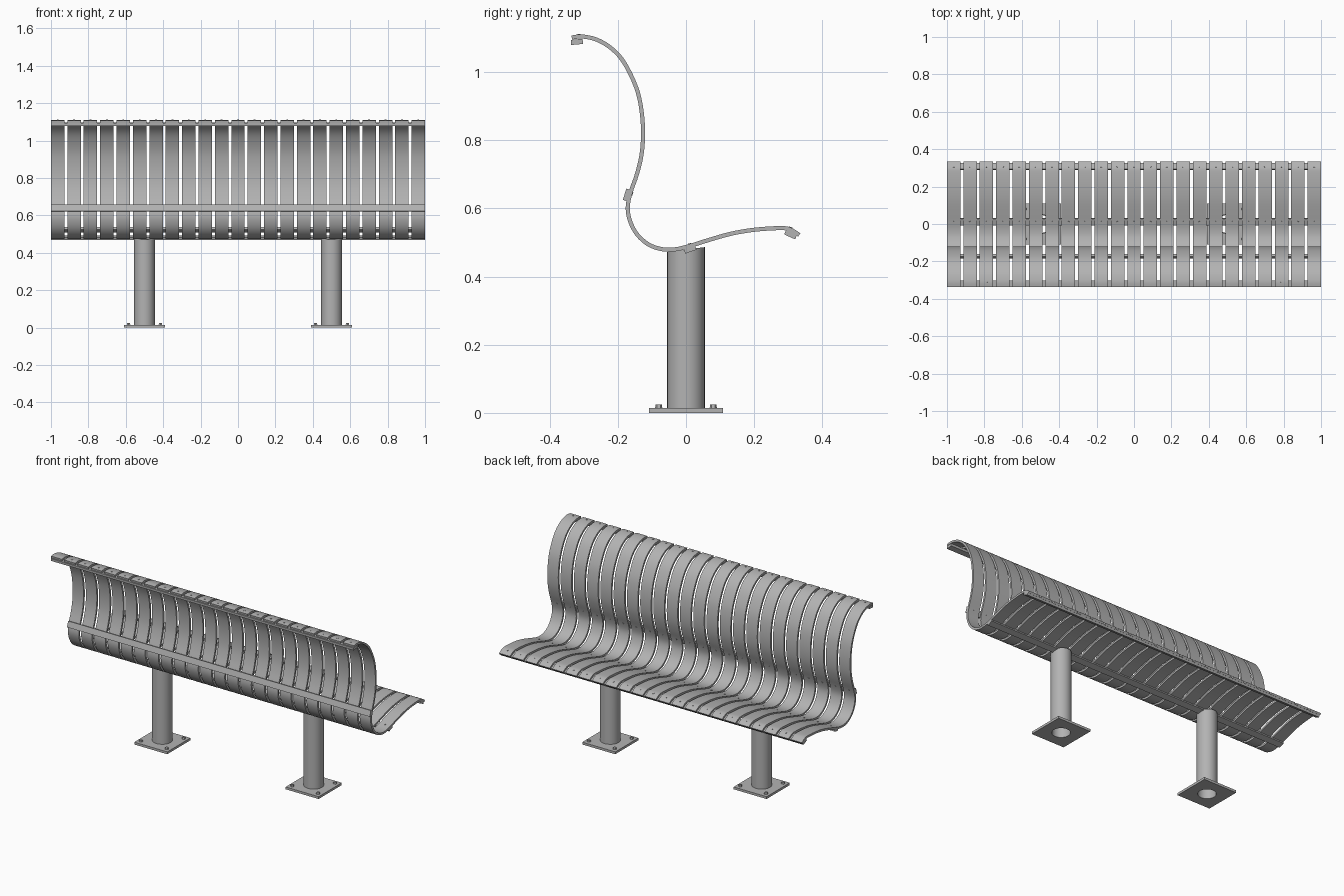
import bpy, bmesh, math
from mathutils import Vector, Matrix

if "Cube" in bpy.data.objects:
    bpy.data.objects.remove(bpy.data.objects["Cube"], do_unlink=True)

steel = bpy.data.materials.new("grey steel")
steel.use_nodes = True
steel.diffuse_color = (0.45, 0.45, 0.45, 1)
steel.node_tree.nodes["Principled BSDF"].inputs["Base Color"].default_value = steel.diffuse_color

SLATS, WIDTH, THICK = 23, 0.072, 0.012
PITCH = (2 - WIDTH) / (SLATS - 1)


def finish(name, bm, smooth=True):
    bmesh.ops.recalc_face_normals(bm, faces=bm.faces)
    mesh = bpy.data.meshes.new(name)
    bm.to_mesh(mesh)
    bm.free()
    mesh.materials.append(steel)
    obj = bpy.data.objects.new(name, mesh)
    bpy.context.collection.objects.link(obj)
    if smooth:
        bpy.ops.object.select_all(action="DESELECT")
        bpy.context.view_layer.objects.active = obj
        obj.select_set(True)
        bpy.ops.object.shade_smooth_by_angle(angle=math.radians(30))
    return obj


def repeat(obj):
    mod = obj.modifiers.new("row", "ARRAY")
    mod.count = SLATS
    mod.use_relative_offset = False
    mod.use_constant_offset = True
    mod.constant_offset_displace = (PITCH, 0, 0)


def spline(points, steps=4):
    """Smooth curve through the points."""
    p = [Vector(q) for q in points]
    p = [2 * p[0] - p[1]] + p + [2 * p[-1] - p[-2]]
    out = []
    for a, b, c, d in zip(p, p[1:], p[2:], p[3:]):
        for i in range(steps):
            t = i / steps
            out.append(0.5 * (2 * b + (c - a) * t + (2 * a - 5 * b + 4 * c - d) * t * t
                              + (3 * b - a - 3 * c + d) * t ** 3))
    return out + [p[-2]]


# Slat profile (y, z) from the back's top edge to the seat's front edge
path = spline([(-.335, 1.101), (-.305, 1.104), (-.26, 1.094), (-.215, 1.066), (-.18, 1.025),
               (-.147, .957), (-.132, .897), (-.126, .828), (-.13, .76), (-.144, .7),
               (-.163, .645), (-.171, .6), (-.163, .56), (-.143, .523), (-.11, .494),
               (-.07, .48), (-.03, .48), (.012, .49), (.06, .505), (.13, .525),
               (.2, .537), (.275, .542), (.305, .538), (.332, .522)])

normals = []
for i in range(len(path)):
    d = (path[min(i + 1, len(path) - 1)] - path[max(i - 1, 0)]).normalized()
    normals.append(Vector((-d.y, d.x)))
upper = [p + n * THICK / 2 for p, n in zip(path, normals)]
lower = [p - n * THICK / 2 for p, n in zip(path, normals)]

# Curved slats, repeated along the bench
bm = bmesh.new()
rings = []
for u, l in zip(upper, lower):
    rings.append([bm.verts.new((x, q.x, q.y)) for x, q in
                  ((-1, u), (WIDTH - 1, u), (WIDTH - 1, l), (-1, l))])
for a, b in zip(rings, rings[1:]):
    for k in range(4):
        bm.faces.new((a[k], a[(k + 1) % 4], b[(k + 1) % 4], b[k]))
bm.faces.new(rings[0])
bm.faces.new(rings[-1])
repeat(finish("slats", bm))

# Full-length flat bars behind and under the slats
for name, y, z, tilt in (("top_bar", -.320, 1.088, 5), ("back_bar", -.173, .639, 108),
                         ("seat_bar", .012, .480, 19), ("front_bar", .307, .523, -24)):
    bm = bmesh.new()
    bmesh.ops.create_cube(bm, size=1, matrix=Matrix.Translation((0, y, z))
                          @ Matrix.Rotation(math.radians(tilt if tilt < 90 else 180 - tilt), 4, "X")
                          @ Matrix.Diagonal((2, .035, .015, 1)))
    finish(name, bm, False)

# Small rivet heads on the slats above each bar
bm = bmesh.new()
for y, z in ((-.315, 1.104), (-.163, .645), (.012, .49), (.307, .537)):
    i = min(range(len(path)), key=lambda k: (path[k] - Vector((y, z))).length)
    n = Vector((0, *normals[i]))
    at = Vector((WIDTH / 2 - 1, *upper[i]))
    bmesh.ops.create_cone(bm, cap_ends=True, segments=10, radius1=.005, radius2=.005, depth=.003,
                          matrix=Matrix.Translation(at) @ n.to_track_quat("Z", "Y").to_matrix().to_4x4())
repeat(finish("rivets", bm))


def loop(bm, radius, z, slope=0, square=False, n=48):
    """Ring of points, round or square, with an optional sloping height."""
    out = []
    for k in range(n):
        a = 2 * math.pi * k / n
        c, s = math.cos(a), math.sin(a)
        r = radius / max(abs(c), abs(s)) if square else radius
        out.append(bm.verts.new((r * c, r * s, z + slope * r * s)))
    return out


def skin(bm, loops):
    """Closed surface running through the rings and back to the first."""
    for a, b in zip(loops, loops[1:] + loops[:1]):
        for k in range(len(a)):
            j = (k + 1) % len(a)
            bm.faces.new((a[k], a[j], b[j], b[k]))


for side, x in (("right", -.5), ("left", .5)):
    # Hollow post with a sloping top
    bm = bmesh.new()
    skin(bm, [loop(bm, .055, .012), loop(bm, .055, .479, .13),
              loop(bm, .049, .479, .13), loop(bm, .049, .012)])
    finish(side + "_post", bm).location.x = x

    # Square base plate with a round opening
    bm = bmesh.new()
    skin(bm, [loop(bm, .109, 0, square=True), loop(bm, .109, .014, square=True),
              loop(bm, .049, .014), loop(bm, .049, 0)])
    finish(side + "_base_plate", bm).location.x = x

    # Anchor bolts at the plate corners
    bm = bmesh.new()
    for sx in (-1, 1):
        for sy in (-1, 1):
            bmesh.ops.create_cone(bm, cap_ends=True, segments=6, radius1=.011, radius2=.009, depth=.012,
                                  matrix=Matrix.Translation((sx * .085, sy * .08, .018)))
    finish(side + "_bolts", bm, False).location.x = x
